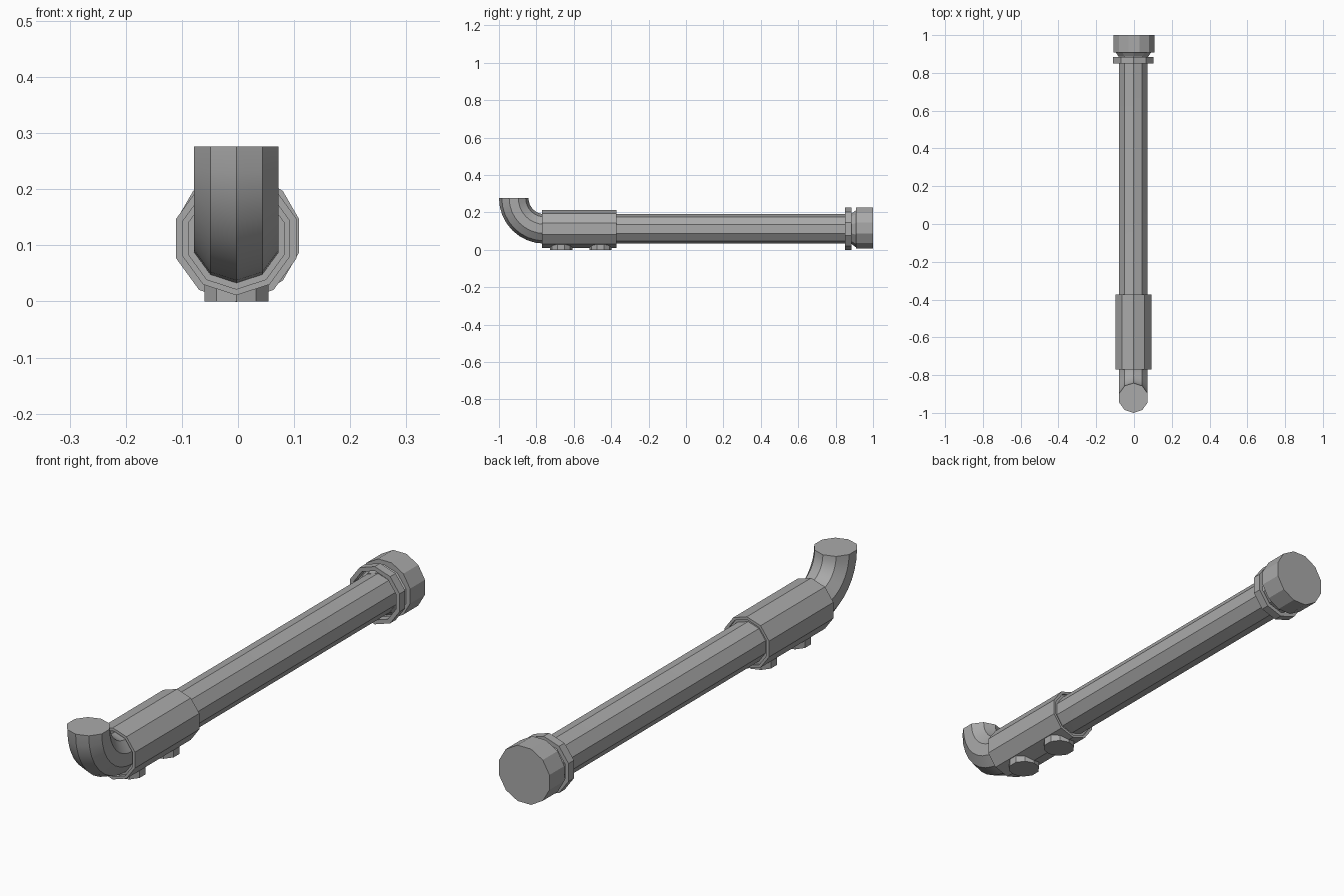
import bpy, bmesh
from math import sin, cos, pi, radians
from mathutils import Vector

if "Cube" in bpy.data.objects:
    bpy.data.objects.remove(bpy.data.objects["Cube"])

CX, CZ = -0.003, 0.112          # axis of the main pipe

metal = bpy.data.materials.new("dark_grey")
metal.diffuse_color = (0.4, 0.4, 0.4, 1)
metal.use_nodes = True
metal.node_tree.nodes["Principled BSDF"].inputs["Base Color"].default_value = metal.diffuse_color


def ring(bm, centre, u, v, r, n, phase):
    return [bm.verts.new(centre + (u * cos(a) + v * sin(a)) * r)
            for a in (phase + 2 * pi * i / n for i in range(n))]


def skin(name, rings, n, phase, closed=False):
    """Skin a list of (centre, u, v, radius) rings."""
    bm = bmesh.new()
    loops = [ring(bm, c, u, v, r, n, phase) for c, u, v, r in rings]
    pairs = list(zip(loops, loops[1:]))
    if closed:
        pairs.append((loops[-1], loops[0]))
    for a, b in pairs:
        for i in range(n):
            j = (i + 1) % n
            bm.faces.new((a[i], a[j], b[j], b[i]))
    if not closed:
        bm.faces.new(loops[0])
        bm.faces.new(loops[-1])
    bmesh.ops.recalc_face_normals(bm, faces=bm.faces)
    me = bpy.data.meshes.new(name)
    bm.to_mesh(me)
    bm.free()
    me.materials.append(metal)
    ob = bpy.data.objects.new(name, me)
    bpy.context.collection.objects.link(ob)
    bpy.ops.object.select_all(action='DESELECT')
    ob.select_set(True)
    bpy.context.view_layer.objects.active = ob
    bpy.ops.object.shade_smooth_by_angle(angle=radians(28))
    return ob


X, Y, Z = Vector((1, 0, 0)), Vector((0, 1, 0)), Vector((0, 0, 1))


def along_y(name, profile, n=10, phase=pi / 2, x=CX, z=CZ, closed=False):
    return skin(name, [(Vector((x, y, z)), X, Z, r) for y, r in profile],
                n, phase, closed)


# main pipe with the upturned elbow
R, by, bz, steps = 0.164, -0.757, 0.276, 8
path = []
for k in range(steps + 1):
    a = pi / 2 * k / steps
    out = Vector((0, -cos(a), -sin(a)))
    path.append((Vector((CX, by, bz)) + out * R, X, -out, 0.079))
path.append((Vector((CX, 0.9, CZ)), X, Z, 0.079))
skin("pipe", path, 10, pi / 2)

# coupling sleeve around the front of the pipe, with a shallow rim at each end
along_y("sleeve", [(-0.755, 0.09), (-0.77, 0.09), (-0.77, 0.101),
                   (-0.372, 0.101), (-0.372, 0.09), (-0.38, 0.09)])

# flange ring near the back end
along_y("flange", [(0.85, 0.113), (0.884, 0.113), (0.884, 0.096), (0.85, 0.096)],
        closed=True)

# flared neck and end cap
along_y("neck", [(0.87, 0.08), (0.886, 0.082), (0.91, 0.1)])
along_y("end_cap", [(0.908, 0.113), (1.0, 0.113)], n=12, phase=pi / 12,
        x=0.0, z=0.117)

# two round feet below the sleeve
for i, y in enumerate((-0.668, -0.457)):
    skin(f"foot_{i + 1}", [(Vector((CX, y, h)), X, Y, 0.06) for h in (0, 0.04)],
         10, pi / 2)
